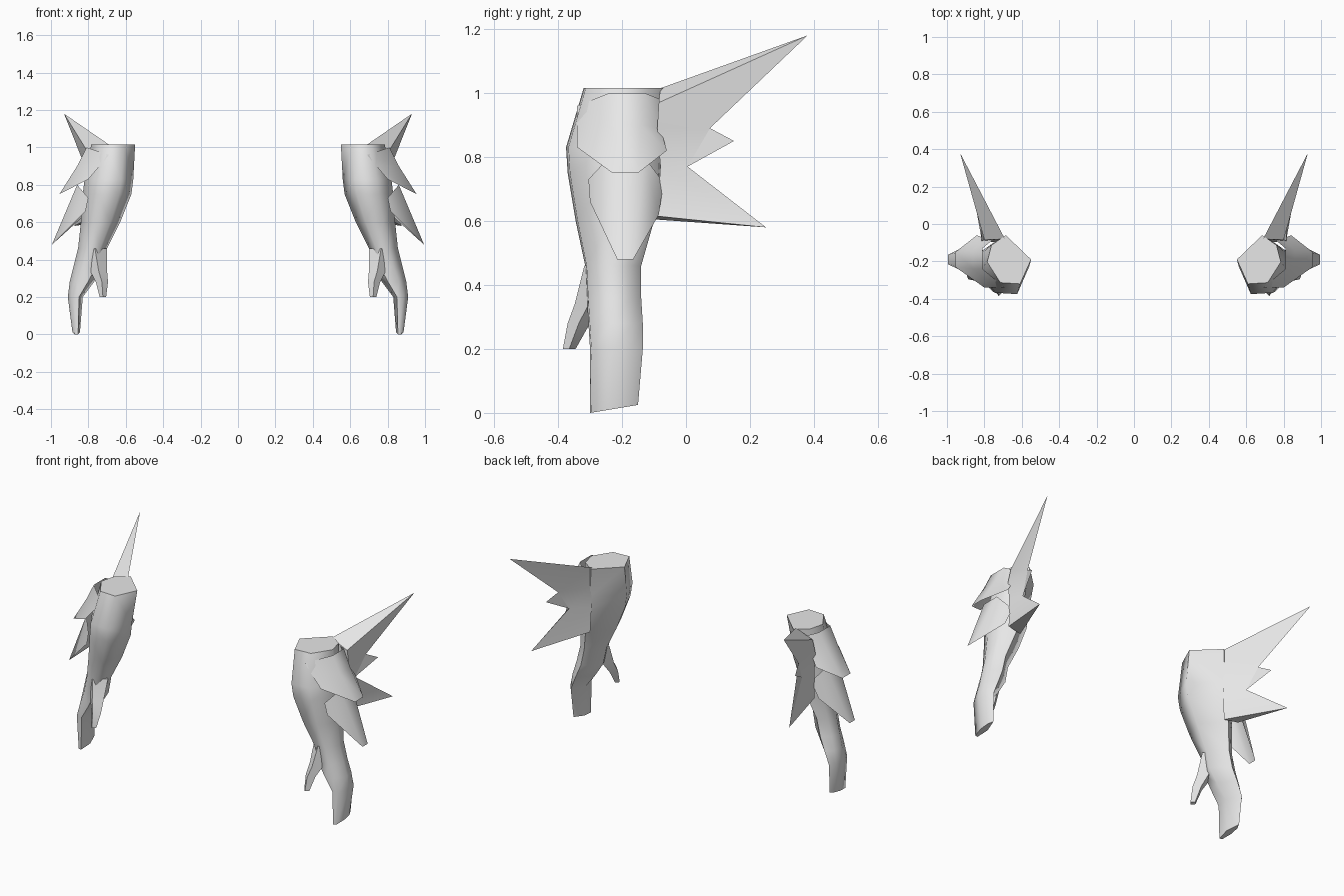
import bpy, bmesh, math
from mathutils import Vector

cube = bpy.data.objects.get("Cube")
if cube:
    bpy.data.objects.remove(cube, do_unlink=True)

grey = bpy.data.materials.new("plain grey")
grey.use_nodes = True
COLOUR = (0.8, 0.8, 0.8, 1.0)
grey.diffuse_color = COLOUR
grey.node_tree.nodes["Principled BSDF"].inputs["Base Color"].default_value = COLOUR


def finish(name, bm, angle):
    """Turn a bmesh into a mirrored object with sharp edges above the angle."""
    bmesh.ops.recalc_face_normals(bm, faces=bm.faces[:])
    mesh = bpy.data.meshes.new(name)
    bm.to_mesh(mesh)
    bm.free()
    mesh.materials.append(grey)
    mesh.shade_smooth()
    mesh.set_sharp_from_angle(angle=math.radians(angle))
    obj = bpy.data.objects.new(name, mesh)
    bpy.context.collection.objects.link(obj)
    mirror = obj.modifiers.new("other_side", 'MIRROR')
    mirror.use_axis = (True, False, False)
    mirror.use_mirror_merge = False
    return obj


def loft(name, rings, section, tilt=0.0):
    """Skin rings (x min, x max, y min, y max, z) of one section, capped."""
    bm = bmesh.new()
    loops = []
    for i, (xa, xb, ya, yb, z) in enumerate(rings):
        rise = tilt if i == len(rings) - 1 else 0.0
        loops.append([bm.verts.new((xa + (xb - xa) * (u + 1) / 2,
                                    ya + (yb - ya) * (v + 1) / 2,
                                    z + rise * (v + 1) / 2))
                      for u, v in section])
    n = len(section)
    for a, b in zip(loops, loops[1:]):
        for k in range(n):
            m = (k + 1) % n
            bm.faces.new((a[k], a[m], b[m], b[k]))
    bm.faces.new(loops[0])
    bm.faces.new(loops[-1])
    return finish(name, bm, 70)


def plate(name, rows):
    """Sheet made of rows with equal point counts."""
    bm = bmesh.new()
    grid = [[bm.verts.new(p) for p in row] for row in rows]
    for a, b in zip(grid, grid[1:]):
        for k in range(len(a) - 1):
            bm.faces.new((a[k], a[k + 1], b[k + 1], b[k]))
    # Make sure the sheet faces away from the body
    bm.normal_update()
    obj = finish(name, bm, 70)
    total = sum((f.normal * f.area for f in obj.data.polygons), Vector())
    if total.x < 0:
        obj.data.flip_normals()
    return obj


# Forearm and hand in one lofted skin
arm_section = [(-1, 0), (0.15, 1), (0.8, 0.6), (1, -0.1), (0.4, -0.95), (-0.5, -1)]
loft("forearm_and_hand", [
    (0.55, 0.785, -0.32, -0.06, 1.015),
    (0.56, 0.82, -0.375, -0.08, 0.83),
    (0.57, 0.83, -0.37, -0.08, 0.75),
    (0.63, 0.84, -0.345, -0.1, 0.6),
    (0.7, 0.855, -0.315, -0.14, 0.46),
    (0.72, 0.88, -0.31, -0.14, 0.36),
    (0.77, 0.9, -0.305, -0.135, 0.28),
    (0.83, 0.91, -0.3, -0.135, 0.2),
    (0.845, 0.885, -0.3, -0.15, 0.0)], arm_section, tilt=0.025)

# Thumb
thumb_section = [(-1, 0), (0, 1), (1, 0), (0, -1)]
loft("thumb", [
    (0.7, 0.83, -0.318, -0.2, 0.46),
    (0.7, 0.79, -0.348, -0.26, 0.34),
    (0.695, 0.76, -0.37, -0.3, 0.28),
    (0.705, 0.74, -0.385, -0.345, 0.2)], thumb_section)

# Flared overlapping outer plates
plate("upper_plate", [
    [(0.69, -0.34, 0.96), (0.81, -0.24, 1.0), (0.81, -0.13, 1.0), (0.75, -0.08, 0.98)],
    [(0.74, -0.34, 0.9), (0.86, -0.24, 0.9), (0.86, -0.14, 0.9), (0.79, -0.08, 0.89)],
    [(0.8, -0.34, 0.83), (0.955, -0.23, 0.75), (0.955, -0.15, 0.75), (0.84, -0.06, 0.82)]])
plate("lower_plate", [
    [(0.8, -0.305, 0.73), (0.86, -0.24, 0.8), (0.86, -0.13, 0.8), (0.8, -0.07, 0.72)],
    [(0.815, -0.3, 0.66), (0.995, -0.215, 0.48), (0.995, -0.165, 0.48), (0.84, -0.085, 0.62)]])

# Three pointed fin: wide at the arm, thinning to its jagged rear edge
bm = bmesh.new()


def verts(points):
    return [bm.verts.new(p) for p in points]


edge = verts([(0.93, 0.38, 1.18), (0.815, 0.075, 0.89), (0.845, 0.15, 0.85),
              (0.79, 0.005, 0.77), (0.875, 0.25, 0.58)])
inner = verts([(0.69, -0.08, 1.015), (0.7, -0.08, 0.89),
               (0.7, -0.085, 0.77), (0.72, -0.1, 0.605)])
outer = verts([(0.8, -0.085, 0.97), (0.815, -0.09, 0.89),
               (0.815, -0.08, 0.77), (0.81, -0.09, 0.615)])
for base in (inner, outer):
    bm.faces.new((base[0], edge[0], edge[1], base[1]))
    bm.faces.new((base[1], edge[1], edge[3], base[2]))
    bm.faces.new((edge[1], edge[2], edge[3])) if base is outer else None
    bm.faces.new((base[2], edge[3], edge[4], base[3]))
bm.faces.new((inner[0], outer[0], edge[0]))
bm.faces.new((inner[3], edge[4], outer[3]))
for k in range(3):
    bm.faces.new((inner[k], inner[k + 1], outer[k + 1], outer[k]))
finish("spiked_fin", bm, 30)
